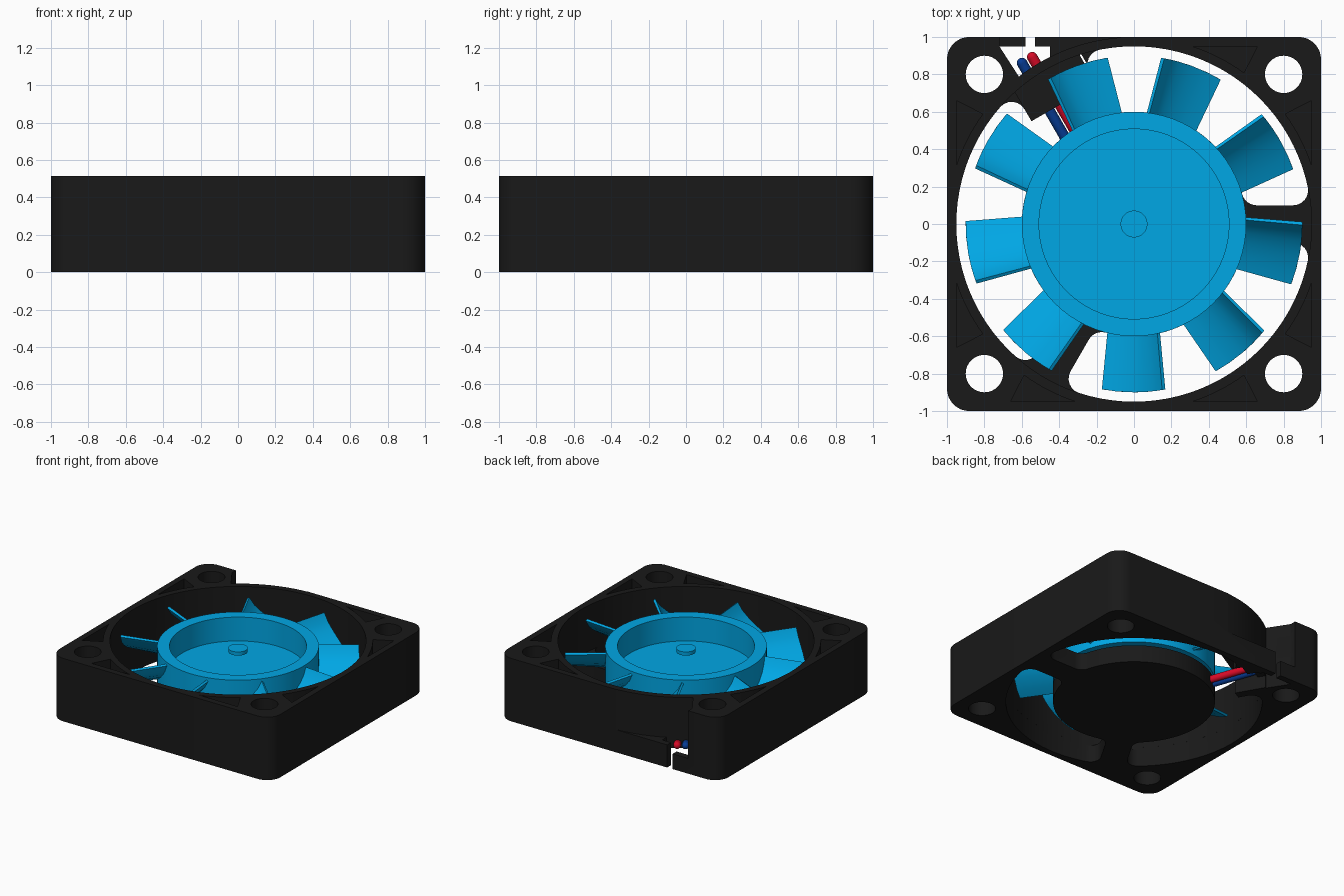
import bpy
import bmesh
from math import sin, cos, asin, radians, degrees
from mathutils import Matrix, Vector

cube = bpy.data.objects.get("Cube")
if cube:
    bpy.data.objects.remove(cube)

TOP, FLOOR = 0.515, 0.14      # frame height, base plate thickness
BORE, HUB = 0.95, 0.6         # air duct and hub radii
WIRE_ANGLE = 120


def material(name, rgb):
    m = bpy.data.materials.new(name)
    m.use_nodes = True
    m.diffuse_color = (*rgb, 1)
    m.node_tree.nodes["Principled BSDF"].inputs["Base Color"].default_value = (*rgb, 1)
    return m


BLACK = material("black plastic", (0.01, 0.01, 0.01))
BLUE = material("bright blue plastic", (0, 0.385, 0.78))
RED = material("red wire", (0.68, 0.003, 0.02))
NAVY = material("dark blue wire", (0.002, 0.045, 0.3))


def finish(name, bm, mat):
    bmesh.ops.recalc_face_normals(bm, faces=bm.faces[:])
    mesh = bpy.data.meshes.new(name)
    bm.to_mesh(mesh)
    bm.free()
    mesh.materials.append(mat)
    obj = bpy.data.objects.new(name, mesh)
    bpy.context.collection.objects.link(obj)
    return obj


def activate(obj):
    bpy.ops.object.select_all(action='DESELECT')
    obj.select_set(True)
    bpy.context.view_layer.objects.active = obj


def smooth(obj):
    activate(obj)
    bpy.ops.object.shade_smooth_by_angle(angle=radians(30))


def polar(r, deg, centre=(0, 0)):
    a = radians(deg)
    return (centre[0] + r * cos(a), centre[1] + r * sin(a))


def arc(r, start, end, n, centre=(0, 0)):
    return [polar(r, start + (end - start) * i / n, centre) for i in range(n + 1)]


def prism(name, points, z0, z1):
    bm = bmesh.new()
    base = bm.faces.new([bm.verts.new((x, y, z0)) for x, y in points])
    new = bmesh.ops.extrude_face_region(bm, geom=[base])["geom"]
    bmesh.ops.translate(bm, verts=[v for v in new if isinstance(v, bmesh.types.BMVert)],
                        vec=(0, 0, z1 - z0))
    return finish(name, bm, BLACK)


def boolean(target, tool, operation='DIFFERENCE'):
    tool.hide_render = True
    mod = target.modifiers.new("cut", 'BOOLEAN')
    mod.operation, mod.solver, mod.object = operation, 'EXACT', tool
    activate(target)
    bpy.ops.object.modifier_apply(modifier=mod.name)
    bpy.data.objects.remove(tool)


def along_wire(u, s):
    """Point at distance u along the wire direction and s to its side."""
    a = radians(WIRE_ANGLE)
    return (u * cos(a) - s * sin(a), u * sin(a) + s * cos(a))


def wire_box(u0, u1, s0, s1):
    return [along_wire(u0, s0), along_wire(u1, s0), along_wire(u1, s1), along_wire(u0, s1)]


def opening(a0, h0, a1, h1, rho=0.08):
    """Rounded ring sector between two struts with half widths h0 and h1."""
    ro, ri = BORE - rho, HUB + rho
    turn = lambda h, r: degrees(asin((h + rho) / r))
    a, b = a0 + turn(h0, ro), a1 - turn(h1, ro)
    c, d = a1 - turn(h1, ri), a0 + turn(h0, ri)
    pts = arc(rho, a0 - 90, a, 6, polar(ro, a))
    pts += arc(BORE, a, b, 32)[1:-1]
    pts += arc(rho, b, a1 + 90, 6, polar(ro, b))
    pts += arc(rho, a1 + 90, c + 180, 6, polar(ri, c))
    pts += arc(HUB, c, d, 32)[1:-1]
    pts += arc(rho, d + 180, a0 + 270, 6, polar(ri, d))
    return pts


# Square frame with rounded corners and the round air duct
outline = []
for k, (sx, sy) in enumerate([(1, 1), (-1, 1), (-1, -1), (1, -1)]):
    outline += arc(0.12, 90 * k, 90 * k + 90, 8, (0.88 * sx, 0.88 * sy))
frame = prism("frame", outline, 0, TOP)
boolean(frame, prism("duct_cutter", arc(BORE, 0, 360, 96)[:-1], FLOOR, 1))

# Raised wire clip on the base plate
boolean(frame, prism("clip", wire_box(0.75, 0.965, -0.2, 0.2), 0.01, 0.2), 'UNION')

# Screw holes and corner pockets
for sx in (-1, 1):
    for sy in (-1, 1):
        hole = arc(0.1, 0, 360, 32, (0.8 * sx, 0.8 * sy))[:-1]
        boolean(frame, prism("hole_cutter", hole, -1, 1))
        for swap in (False, True):
            if (sx, sy, swap) == (-1, 1, False):
                continue
            pocket = [(0.66, 0.95)] + arc(1.0, 54, 71.8, 8)
            pocket = [(y, x) if swap else (x, y) for x, y in pocket]
            pocket = [(x * sx, y * sy) for x, y in pocket]
            boolean(frame, prism("pocket_cutter", pocket, FLOOR, 1))

# Air openings in the base plate, leaving struts and the hub disc
for a0, h0, a1, h1 in [(0, 0.1, 120, 0.2), (120, 0.2, 240, 0.1), (240, 0.1, 360, 0.1)]:
    boolean(frame, prism("opening_cutter", opening(a0, h0, a1, h1), -1, FLOOR + 0.02))
gap = arc(HUB, WIRE_ANGLE - 28, WIRE_ANGLE + 28, 12)
gap += [along_wire(0.75, 0.29), along_wire(0.75, -0.29)]
boolean(frame, prism("gap_cutter", gap, -1, 0.3))

# Wire exit: open side with a lower window, triangular hole and slit
side = [(-0.07, 1.1), (-0.72, 1.1), (-0.72, 0.95)] + arc(1.0, 128, 94, 16)
boolean(frame, prism("side_cutter", side, 0.185, 1))
window = [(-0.555, 1.1), (-0.72, 1.1), (-0.72, 0.95)] + arc(1.0, 128, 123.7, 4)
boolean(frame, prism("window_cutter", window, 0.125, 0.3))
exit_hole = [(-0.45, 0.95), (-0.72, 0.95)] + arc(1.0, 128, 116.7, 6)
boolean(frame, prism("exit_cutter", exit_hole, -1, 0.3))
slit = [(-0.58, 0.93), (-0.53, 0.93), (-0.53, 1.1), (-0.58, 1.1)]
boolean(frame, prism("slit_cutter", slit, -1, 0.3))

# Recess under the clip, shallower below the duct wall
boolean(frame, prism("recess_cutter", wire_box(0.7, 0.93, -0.21, 0.13), -1, 0.165))
boolean(frame, prism("wall_cutter", wire_box(0.9, 1.02, -0.1, 0.13), -1, 0.1))
smooth(frame)


# Rotor cup and shaft cap turned from profiles
def lathe(name, profile, steps):
    bm = bmesh.new()
    verts = [bm.verts.new((r, 0, z)) for r, z in profile]
    edges = [bm.edges.new(pair) for pair in zip(verts, verts[1:])]
    bmesh.ops.spin(bm, geom=verts + edges, cent=(0, 0, 0), axis=(0, 0, 1),
                   angle=radians(360), steps=steps)
    bmesh.ops.remove_doubles(bm, verts=bm.verts[:], dist=0.0001)
    smooth(finish(name, bm, BLUE))


lathe("rotor_cup", [(0, 0.17), (HUB, 0.17), (HUB, 0.47), (0.508, 0.47),
                    (0.508, 0.275), (0, 0.275)], 72)
lathe("shaft_cap", [(0, 0.425), (0.072, 0.425), (0.072, 0.455), (0, 0.455)], 32)

# Nine curved blades
section = [(-0.16, 0.22), (-0.09, 0.25), (0, 0.3), (0.06, 0.345), (0.105, 0.39), (0.14, 0.45)]
loop = section + [(t + 0.016, z - 0.01) for t, z in reversed(section)]


def blade_ring(bm, r):
    scale = 0.9 + 0.6 * (r - HUB)
    return [bm.verts.new((r * cos(t * scale / r), r * sin(t * scale / r), z))
            for t, z in loop]


bm = bmesh.new()
for k in range(9):
    inner, outer = blade_ring(bm, 0.56), blade_ring(bm, 0.9)
    n = len(loop)
    for i in range(n):
        j = (i + 1) % n
        bm.faces.new((inner[i], inner[j], outer[j], outer[i]))
    for ring in (inner, outer):
        for i in range(n // 2 - 1):
            bm.faces.new((ring[i], ring[i + 1], ring[n - 2 - i], ring[n - 1 - i]))
    bmesh.ops.rotate(bm, verts=inner + outer, cent=(0, 0, 0),
                     matrix=Matrix.Rotation(radians(40 * k - 90), 3, 'Z'))
smooth(finish("rotor_blades", bm, BLUE))

# Two supply wires from the hub to the exit, with rounded ends
for name, s, mat in [("red_wire", 0.025, RED), ("blue_wire", 0.088, NAVY)]:
    start = Vector((*along_wire(0.55, s), 0.085))
    end = Vector((*along_wire(1.045, s), 0.145))
    bm = bmesh.new()
    axis = end - start
    turn = axis.to_track_quat('Z', 'Y').to_matrix().to_4x4()
    bmesh.ops.create_cone(bm, cap_ends=True, segments=16, radius1=0.028, radius2=0.028,
                          depth=axis.length, matrix=Matrix.Translation((start + end) / 2) @ turn)
    bmesh.ops.create_uvsphere(bm, u_segments=16, v_segments=8, radius=0.028,
                              matrix=Matrix.Translation(end) @ turn)
    smooth(finish(name, bm, mat))
